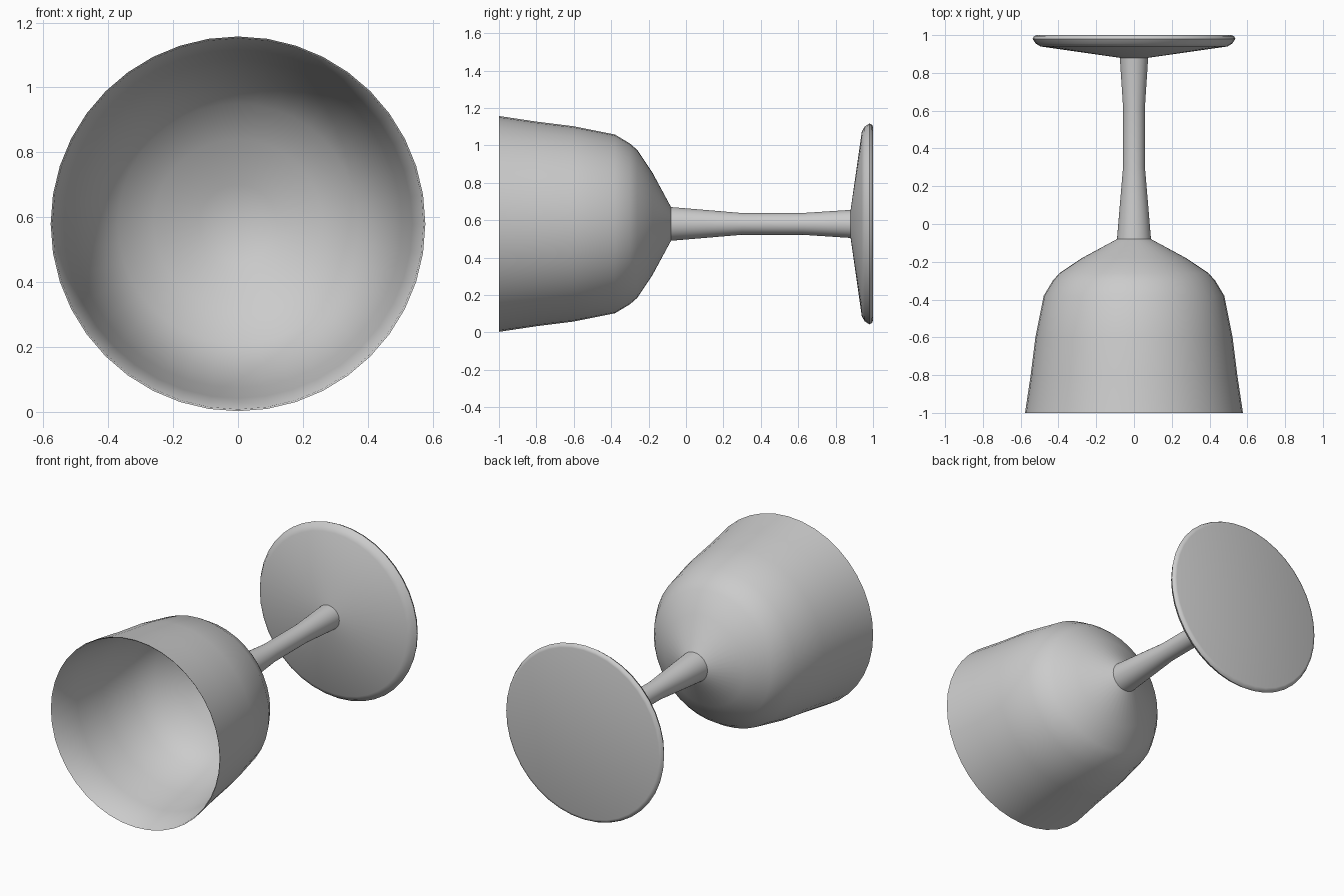
import bpy, bmesh
from math import cos, sin, tau, radians

if "Cube" in bpy.data.objects:
    bpy.data.objects.remove(bpy.data.objects["Cube"])

AXIS_Z = 0.58   # the glass lies on its side, axis along y
SIDES = 40


def lathe(name, profile):
    """Spin (y, radius) points round the glass axis; radius 0 closes to a tip."""
    bm = bmesh.new()
    rings = []
    for y, r in profile:
        n = SIDES if r > 0 else 1
        rings.append([bm.verts.new((r * cos(tau * k / SIDES), y,
                                    AXIS_Z + r * sin(tau * k / SIDES)))
                      for k in range(n)])
    for a, b in zip(rings, rings[1:]):
        for k in range(SIDES):
            j = (k + 1) % SIDES
            if len(a) == 1:
                bm.faces.new((a[0], b[k], b[j]))
            elif len(b) == 1:
                bm.faces.new((a[k], b[0], a[j]))
            else:
                bm.faces.new((a[k], b[k], b[j], a[j]))
    mesh = bpy.data.meshes.new(name)
    bm.to_mesh(mesh)
    bm.free()
    ob = bpy.data.objects.new(name, mesh)
    bpy.context.collection.objects.link(ob)
    bpy.ops.object.select_all(action='DESELECT')
    ob.select_set(True)
    bpy.context.view_layer.objects.active = ob
    bpy.ops.object.shade_smooth_by_angle(angle=radians(50))
    return ob


# Bowl: inner floor out to the thin rim, then back along the outside
lathe("bowl", [
    (-0.12, 0), (-0.15, 0.12), (-0.21, 0.26), (-0.28, 0.37), (-0.39, 0.45),
    (-0.60, 0.505), (-0.80, 0.537), (-0.995, 0.571),
    (-1.0, 0.577), (-0.80, 0.547), (-0.60, 0.522), (-0.38, 0.478),
    (-0.30, 0.43), (-0.26, 0.395), (-0.18, 0.275), (-0.08, 0.09)])

# Stem: slightly waisted
lathe("stem", [(-0.08, 0.09), (0.10, 0.075), (0.30, 0.058),
               (0.62, 0.058), (0.88, 0.075)])

# Foot: shallow cone with a rounded edge and a flat base
lathe("foot", [(0.88, 0.075), (0.94, 0.495), (0.955, 0.52), (0.98, 0.537),
               (0.995, 0.53), (1.0, 0.515), (1.0, 0)])
